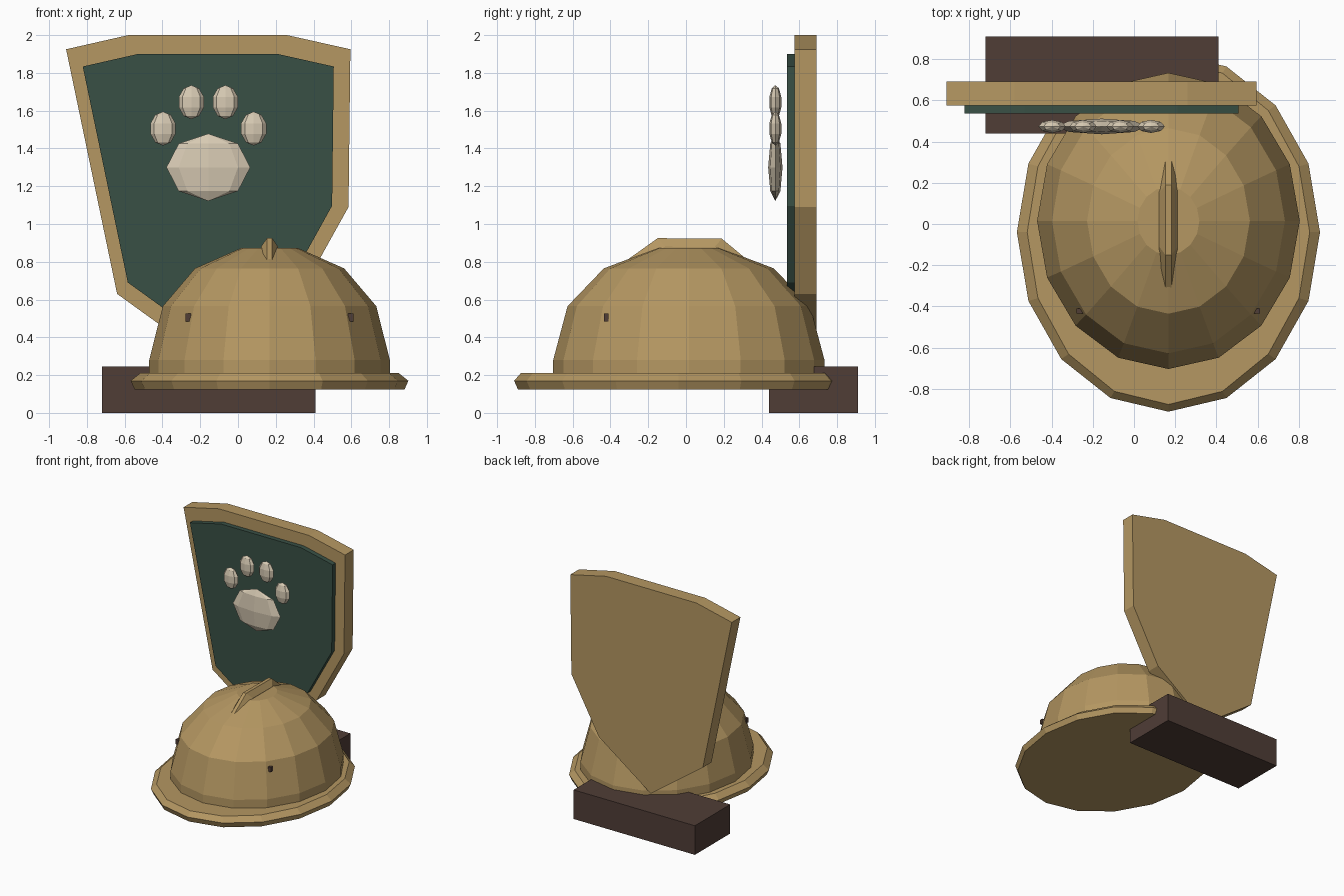
import bpy, bmesh, math
from mathutils import Matrix

if "Cube" in bpy.data.objects:
    bpy.data.objects.remove(bpy.data.objects["Cube"], do_unlink=True)


def material(name, rgb):
    m = bpy.data.materials.new(name)
    m.use_nodes = True
    m.diffuse_color = (*rgb, 1)
    m.node_tree.nodes["Principled BSDF"].inputs["Base Color"].default_value = (*rgb, 1)
    return m


TAN = material("tan_brass", (0.46, 0.31, 0.122))
GREEN = material("dark_green", (0.04, 0.08, 0.06))
BROWN = material("dark_brown", (0.08, 0.047, 0.037))
CREAM = material("cream", (0.68, 0.59, 0.45))


def finish(name, bm, mat):
    bmesh.ops.recalc_face_normals(bm, faces=bm.faces)
    mesh = bpy.data.meshes.new(name)
    bm.to_mesh(mesh)
    bm.free()
    mesh.materials.append(mat)
    ob = bpy.data.objects.new(name, mesh)
    bpy.context.collection.objects.link(ob)
    return ob


def loft(name, loops, mat):
    """Join successive loops of points and cap both ends."""
    bm = bmesh.new()
    rows = [[bm.verts.new(p) for p in loop] for loop in loops]
    n = len(rows[0])
    for a, b in zip(rows, rows[1:]):
        for i in range(n):
            j = (i + 1) % n
            bm.faces.new((a[i], a[j], b[j], b[i]))
    bm.faces.new(rows[0])
    bm.faces.new(rows[-1])
    return finish(name, bm, mat)


def oval(cx, cy, rx, ry, z, n=16):
    turn = 2 * math.pi / n
    return [(cx + rx * math.cos(i * turn), cy + ry * math.sin(i * turn), z) for i in range(n)]


def box(name, lo, hi, mat):
    corners = [(lo[0], lo[1]), (hi[0], lo[1]), (hi[0], hi[1]), (lo[0], hi[1])]
    return loft(name, [[(x, y, z) for x, y in corners] for z in (lo[2], hi[2])], mat)


def plate(name, outline, y0, y1, mat):
    return loft(name, [[(x, y, z) for x, z in outline] for y in (y0, y1)], mat)


def pad(name, centre, radii, rings):
    bm = bmesh.new()
    bmesh.ops.create_uvsphere(bm, u_segments=8, v_segments=rings, radius=1,
                              matrix=Matrix.Translation(centre) @ Matrix.Diagonal((*radii, 1)))
    return finish(name, bm, CREAM)


# Base block
box("base_block", (-0.72, 0.44, 0), (0.41, 0.91, 0.245), BROWN)

# Shield and its inset panel, a scaled copy of the same outline
shield = [(-0.91, 1.925), (-0.58, 2.0), (0.26, 2.0), (0.595, 1.925),
          (0.585, 1.09), (0.33, 0.63), (-0.155, 0.28), (-0.64, 0.63)]
plate("shield", shield, 0.575, 0.69, TAN)
MX, MZ, S = -0.157, 1.145, 0.883
panel = [(MX + (x - MX) * S, MZ + (z - MZ) * S) for x, z in shield]
plate("shield_panel", panel, 0.535, 0.58, GREEN)

# Paw emblem: one large pad and four toes
pad("paw_pad", (-0.157, 0.473, 1.3), (0.222, 0.038, 0.178), 4)
for side in (-1, 1):
    for label, dx, z in (("outer", 0.24, 1.505), ("inner", 0.09, 1.645)):
        pad(f"paw_toe_{label}_{'left' if side > 0 else 'right'}",
            (MX + side * dx, 0.473, z), (0.07, 0.033, 0.09), 5)

# Helmet brim and dome
HX = 0.167
loft("helmet_brim", [oval(HX, -0.04, rx, ry, z) for rx, ry, z in
                     ((0.715, 0.85, 0.125), (0.735, 0.87, 0.17), (0.685, 0.835, 0.21))], TAN)
loft("helmet_dome", [oval(HX, 0.015, rx, ry, z) for rx, ry, z in
                     ((0.637, 0.718, 0.2), (0.637, 0.718, 0.28), (0.565, 0.642, 0.565),
                      (0.395, 0.45, 0.765), (0.15, 0.165, 0.873))], TAN)

# Crest: a long ridge, tallest along its middle
crest = []
for dx, half, top, run in ((-0.045, 0.26, 0.88, 0.13), (-0.014, 0.325, 0.925, 0.17),
                           (0.014, 0.325, 0.925, 0.17), (0.045, 0.26, 0.88, 0.13)):
    x = HX + dx
    crest.append([(x, -half, 0.8), (x, -run + 0.02, top), (x, run + 0.02, top - 0.003), (x, half, 0.81)])
loft("helmet_crest", crest, TAN)

# Rivets
for side, label in ((1, "left"), (-1, "right")):
    x = HX + side * 0.43
    box(f"rivet_{label}", (x - 0.015, -0.435, 0.485), (x + 0.015, -0.41, 0.525), BROWN)
